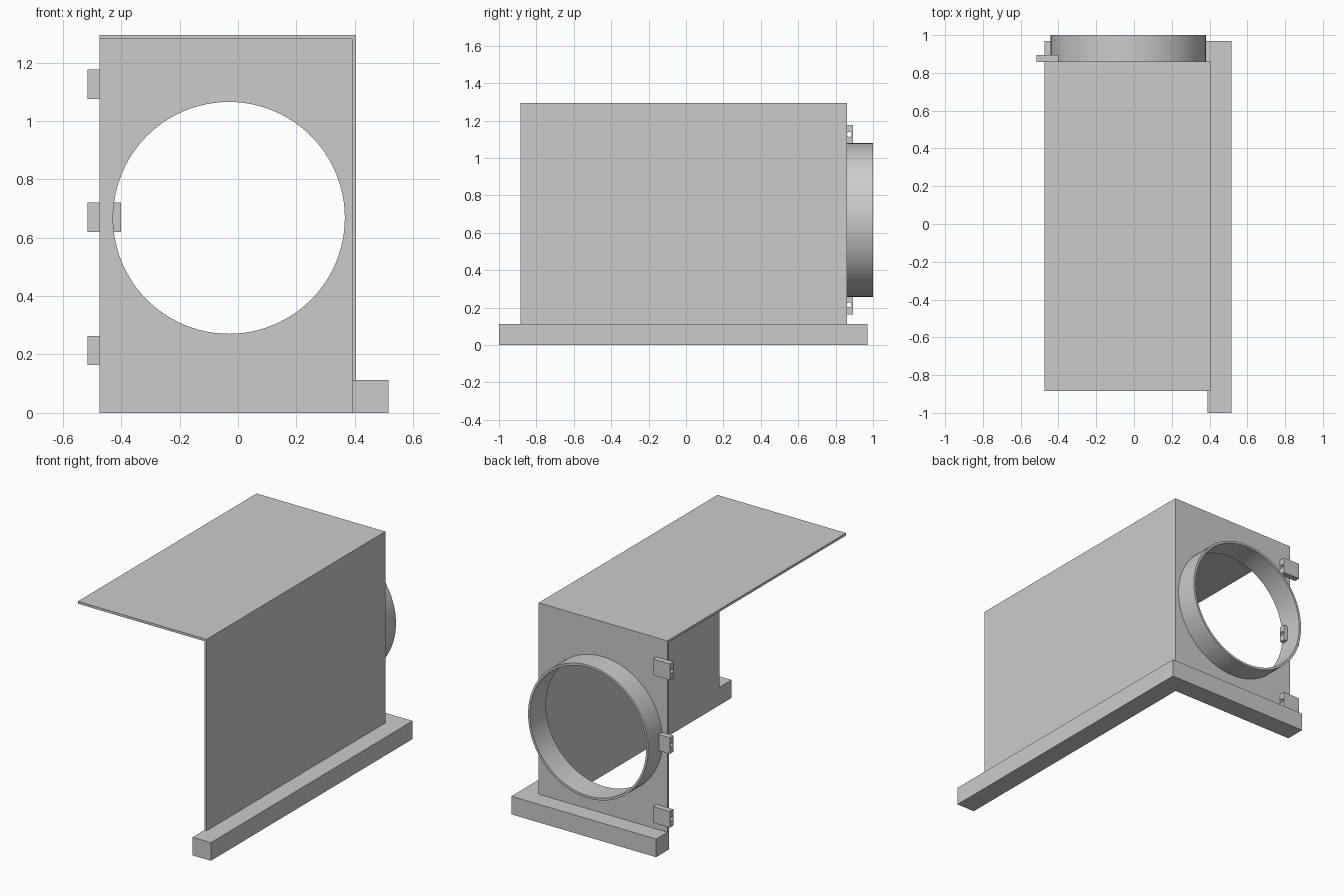
import bpy, bmesh, math
from mathutils import Vector

if "Cube" in bpy.data.objects:
    bpy.data.objects.remove(bpy.data.objects["Cube"])

grey = bpy.data.materials.new("light_grey_sheet_metal")
grey.diffuse_color = (0.6, 0.6, 0.6, 1)
grey.use_nodes = True
grey.node_tree.nodes["Principled BSDF"].inputs["Base Color"].default_value = grey.diffuse_color

# maps profile coordinates (u, v) and depth d along an axis to 3D
TO_3D = {
    "x": lambda u, v, d: Vector((d, u, v)),
    "y": lambda u, v, d: Vector((u, d, v)),
    "z": lambda u, v, d: Vector((u, v, d)),
}


def rect(u0, u1, v0, v1):
    return [(u0, v0), (u1, v0), (u1, v1), (u0, v1)]


def circle(cu, cv, r, n):
    return [(cu + r * math.cos(2 * math.pi * i / n),
             cv + r * math.sin(2 * math.pi * i / n)) for i in range(n)]


def prism(name, axis, lo, hi, *loops):
    """Extrude an outline (first loop) with optional holes (other loops)."""
    place = TO_3D[axis]
    bm = bmesh.new()
    edges = []
    for loop in loops:
        vs = [bm.verts.new(place(u, v, lo)) for u, v in loop]
        edges += [bm.edges.new((vs[i - 1], vs[i])) for i in range(len(vs))]
    bmesh.ops.triangle_fill(bm, edges=edges, use_beauty=True,
                            normal=place(0, 0, 1))
    ext = bmesh.ops.extrude_face_region(bm, geom=bm.faces[:],
                                        use_keep_orig=True)
    moved = [g for g in ext["geom"] if isinstance(g, bmesh.types.BMVert)]
    bmesh.ops.translate(bm, verts=moved, vec=place(0, 0, hi - lo))
    bmesh.ops.recalc_face_normals(bm, faces=bm.faces[:])
    mesh = bpy.data.meshes.new(name)
    bm.to_mesh(mesh)
    bm.free()
    mesh.materials.append(grey)
    obj = bpy.data.objects.new(name, mesh)
    bpy.context.collection.objects.link(obj)
    bpy.ops.object.select_all(action="DESELECT")
    obj.select_set(True)
    bpy.context.view_layer.objects.active = obj
    bpy.ops.object.shade_smooth_by_angle(angle=math.radians(30))
    return obj


XL, XI, XR = -0.475, 0.39, 0.405      # open side, wall inside, wall outside
YF, YI, YB = -0.885, 0.845, 0.86      # front edge, back wall inside, outside
RAIL, ZI, ZT = 0.112, 1.28, 1.295     # rail top, roof underside, roof top
CX, CZ, R_IN, R_OUT = -0.031, 0.668, 0.397, 0.411   # round opening

# roof and side wall, one folded sheet
prism("roof_and_side_wall", "y", YF, YB,
      [(XL, ZI), (XI, ZI), (XI, RAIL), (XR, RAIL), (XR, ZT), (XL, ZT)])

# back wall with the round opening
prism("back_wall", "y", YI, YB, rect(XL, XI, RAIL, ZI),
      circle(CX, CZ, R_IN, 96))

# duct collar around the opening
prism("collar", "y", YB, 1.0, circle(CX, CZ, R_OUT, 96),
      circle(CX, CZ, R_IN, 96))

# L-shaped floor rail along the side and back
prism("base_rail", "z", 0, RAIL,
      [(XI, -1), (0.515, -1), (0.515, 0.97), (XL, 0.97), (XL, YI), (XI, YI)])

# three drilled hinge tabs on the open edge
for label, z in (("lower", 0.214), ("middle", 0.67), ("upper", 1.126)):
    prism(label + "_tab", "x", -0.515, -0.4,
          rect(0.858, 0.894, z - 0.05, z + 0.05),
          circle(0.873, z, 0.013, 24))
